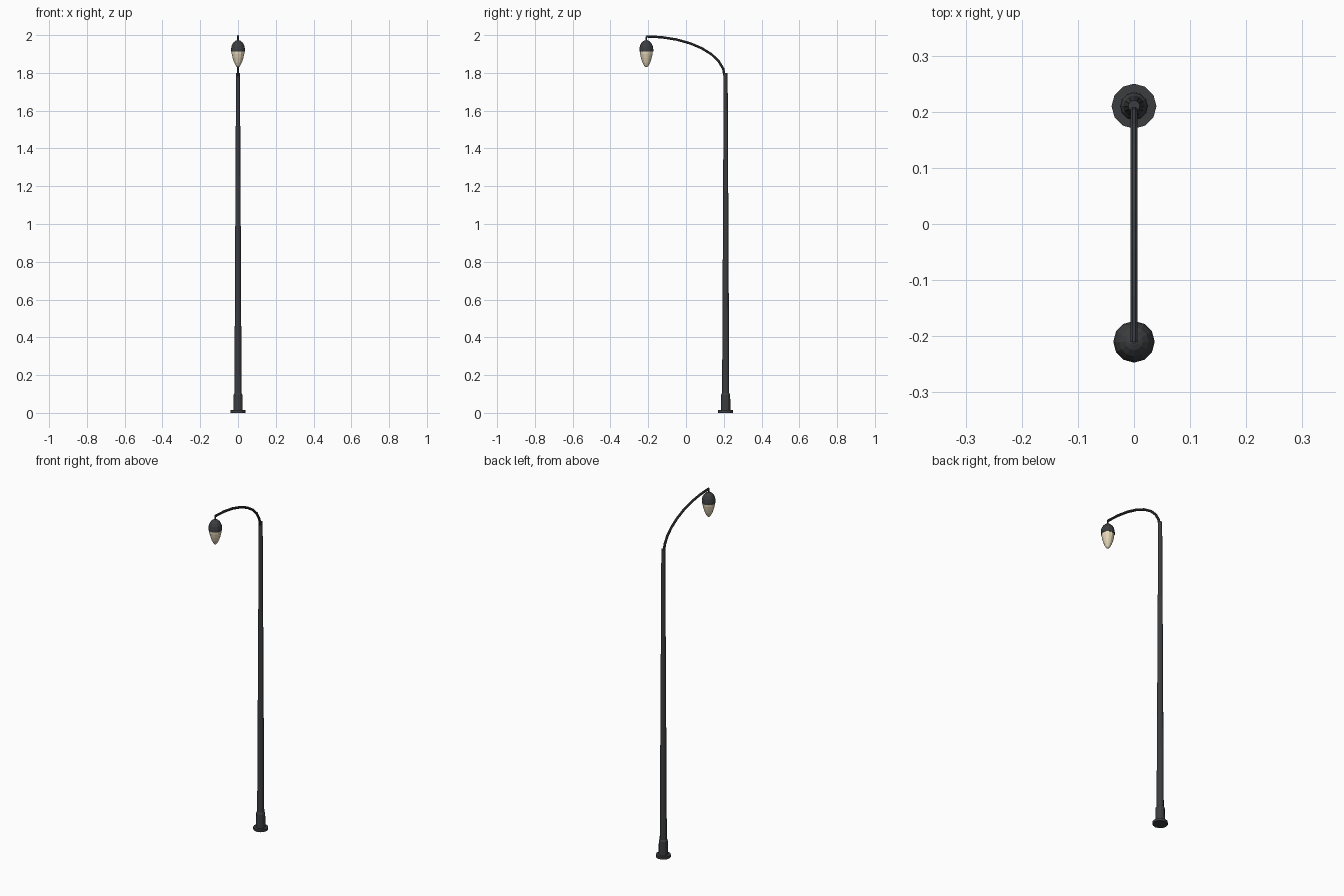
import bpy, bmesh, math
from mathutils import Vector

if "Cube" in bpy.data.objects:
    bpy.data.objects.remove(bpy.data.objects["Cube"])

POLE_Y, LAMP_Y = 0.21, -0.21


def material(name, rgb):
    m = bpy.data.materials.new(name)
    m.diffuse_color = (*rgb, 1)
    m.use_nodes = True
    m.node_tree.nodes["Principled BSDF"].inputs["Base Color"].default_value = m.diffuse_color
    return m


iron = material("dark_iron", (0.045, 0.047, 0.05))
glass = material("warm_glass", (0.78, 0.68, 0.48))


def skin_rings(name, rings, mat):
    """Bridge a list of point rings into a closed, flat-shaded tube."""
    bm = bmesh.new()
    loops = [[bm.verts.new(p) for p in ring] for ring in rings]
    n = len(loops[0])
    for a, b in zip(loops, loops[1:]):
        for i in range(n):
            j = (i + 1) % n
            bm.faces.new((a[i], a[j], b[j], b[i]))
    bm.faces.new(loops[0][::-1])
    bm.faces.new(loops[-1])
    bmesh.ops.recalc_face_normals(bm, faces=bm.faces)
    mesh = bpy.data.meshes.new(name)
    bm.to_mesh(mesh)
    bm.free()
    mesh.materials.append(mat)
    obj = bpy.data.objects.new(name, mesh)
    bpy.context.collection.objects.link(obj)
    return obj


def lathe(name, y, profile, mat, sides=12):
    """Turn a (radius, z) profile about a vertical axis at the given y."""
    angles = [math.tau * i / sides for i in range(sides)]
    return skin_rings(name, [[(r * math.cos(a), y + r * math.sin(a), z) for a in angles]
                             for r, z in profile], mat)


# Foot flange, collar and tapered pole
lathe("base_flange", POLE_Y, [(0.04, 0), (0.04, 0.014)], iron)
lathe("base_collar", POLE_Y, [(0.025, 0.014), (0.024, 0.095), (0.019, 0.105)], iron)
lathe("pole", POLE_Y, [(0.019, 0.1), (0.0105, 1.8)], iron)

# Arm: quarter ellipse from the pole top to above the lamp
STEPS, BAR, SIDES = 8, 0.007, 8
rings = []
for i in range(STEPS + 1):
    t = math.pi / 2 * i / STEPS
    centre = Vector((0, LAMP_Y + 0.415 * math.cos(t), 1.78 + 0.213 * math.sin(t)))
    normal = Vector((0, 0.213 * math.cos(t), 0.415 * math.sin(t))).normalized()
    rings.append([centre + BAR * (math.cos(a) * Vector((1, 0, 0)) + math.sin(a) * normal)
                  for a in (math.tau * (k + 0.5) / SIDES for k in range(SIDES))])
skin_rings("arm", rings, iron)

# Hanging lamp: stem, domed cap and pointed globe
lathe("lamp_stem", LAMP_Y, [(0.004, 1.965), (0.004, 1.993)], iron, 8)
lathe("lamp_cap", LAMP_Y, [(0.037, 1.913), (0.037, 1.925), (0.034, 1.943), (0.026, 1.959),
                           (0.015, 1.969), (0.005, 1.973)], iron)
lathe("lamp_globe", LAMP_Y, [(0.034, 1.914), (0.033, 1.9), (0.028, 1.878), (0.021, 1.856),
                             (0.012, 1.838), (0.005, 1.83)], glass)
